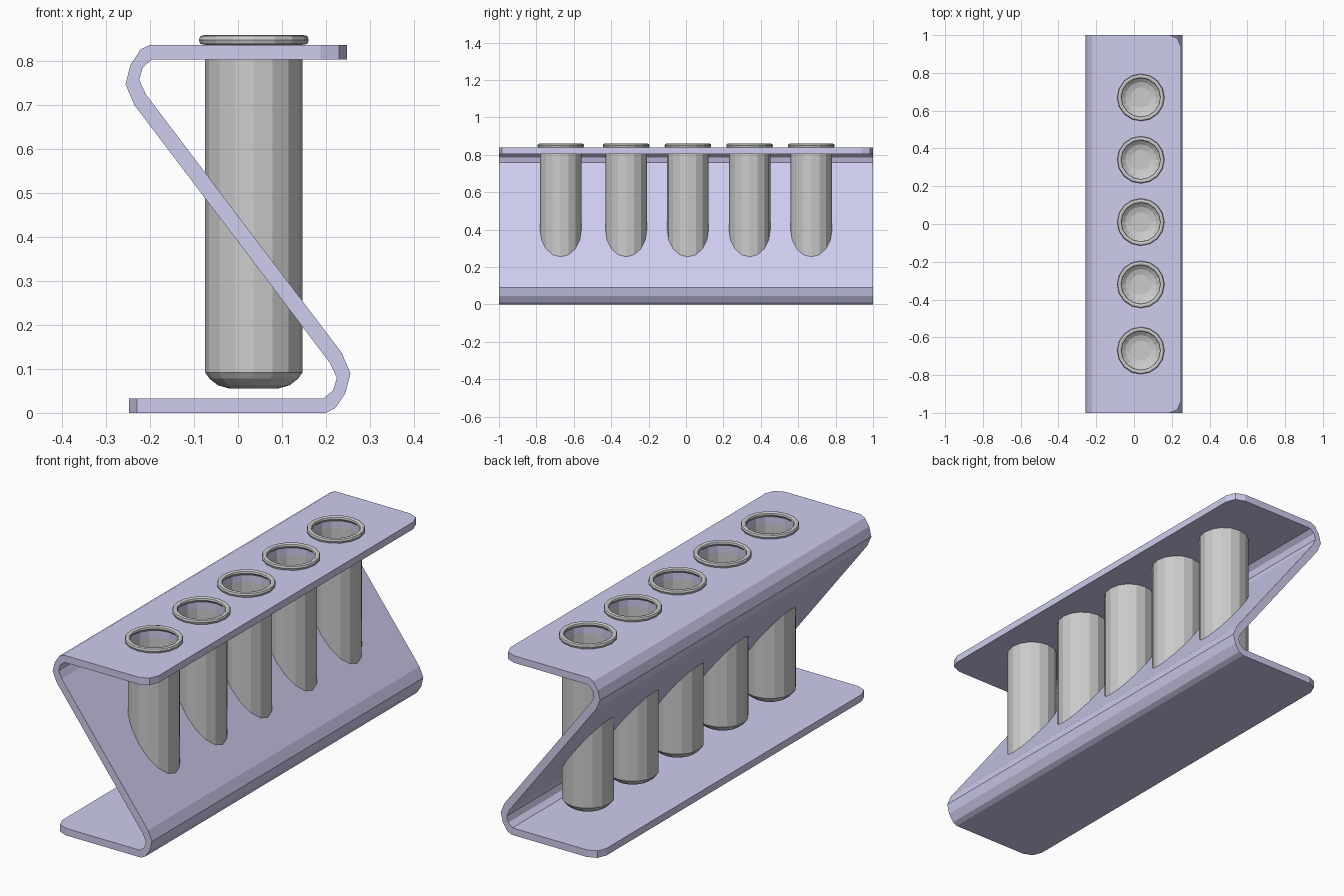
import bpy, bmesh, math

if "Cube" in bpy.data.objects:
    bpy.data.objects.remove(bpy.data.objects["Cube"])

TUBE_X = 0.036
TUBE_YS = (-0.67, -0.32, 0.01, 0.34, 0.67)
TOP = 0.838
SIDES = 16


def make_object(name, bm):
    bmesh.ops.recalc_face_normals(bm, faces=bm.faces)
    mesh = bpy.data.meshes.new(name)
    bm.to_mesh(mesh)
    bm.free()
    obj = bpy.data.objects.new(name, mesh)
    bpy.context.collection.objects.link(obj)
    return obj


def lathe(bm, profile, x, y):
    """Revolve an (r, z) profile around a vertical axis; cap the first ring."""
    rings = []
    for r, z in profile:
        rings.append([bm.verts.new((x + r * math.cos(2 * math.pi * i / SIDES),
                                    y + r * math.sin(2 * math.pi * i / SIDES), z))
                      for i in range(SIDES)])
    for a, b in zip(rings, rings[1:]):
        for i in range(SIDES):
            j = (i + 1) % SIDES
            bm.faces.new((a[i], a[j], b[j], b[i]))
    bm.faces.new(rings[0][::-1])
    return rings


# Bent sheet: lower half of the Z profile, the upper half is its 180 degree turn
outer = [(-0.248, 0), (0.2, 0), (0.222, 0.011), (0.245, 0.046), (0.256, 0.09), (0.236, 0.137)]
inner = [(0.209, 0.114), (0.225, 0.08), (0.217, 0.052), (0.195, 0.033), (-0.248, 0.033)]
half_turn = lambda pts: [(-x, TOP - z) for x, z in pts]
profile = outer + half_turn(inner) + half_turn(outer) + inner

bm = bmesh.new()
face = bm.faces.new([bm.verts.new((x, -1, z)) for x, z in profile])
ext = bmesh.ops.extrude_face_region(bm, geom=[face])
bmesh.ops.translate(bm, vec=(0, 2, 0),
                    verts=[g for g in ext["geom"] if isinstance(g, bmesh.types.BMVert)])

# Rounded corners on the two free ends
corners = []
for e in bm.edges:
    a, b = e.verts
    if abs(a.co.x - b.co.x) < 1e-4 and abs(a.co.y - b.co.y) < 1e-4 and abs(a.co.z - b.co.z) < 0.05:
        corners.append(e)
bmesh.ops.bevel(bm, geom=corners, offset=0.06, segments=2, profile=0.5, affect='EDGES')
rack = make_object("rack_sheet", bm)

# Tube holes through the top plate and the sloping web
bm = bmesh.new()
for y in TUBE_YS:
    rings = lathe(bm, [(0.1105, 0.05), (0.1105, 1.0)], TUBE_X, y)
    bm.faces.new(rings[-1])
cutter = make_object("hole_cutter", bm)
cutter.hide_render = True

mod = rack.modifiers.new("holes", 'BOOLEAN')
mod.operation = 'DIFFERENCE'
mod.solver = 'EXACT'
mod.object = cutter
bpy.context.view_layer.objects.active = rack
rack.select_set(True)
bpy.ops.object.modifier_apply(modifier=mod.name)
bpy.data.objects.remove(cutter, do_unlink=True)

mat = bpy.data.materials.new("lavender")
mat.diffuse_color = (0.62, 0.61, 0.86, 1)
mat.use_nodes = True
mat.node_tree.nodes["Principled BSDF"].inputs["Base Color"].default_value = mat.diffuse_color
rack.data.materials.clear()
rack.data.materials.append(mat)

# Open tubes with round bottoms and rolled rims
tube_profile = [(0.054, 0.055), (0.082, 0.063), (0.101, 0.078), (0.111, 0.092),
                (0.111, 0.838), (0.122, 0.840), (0.125, 0.849), (0.122, 0.858),
                (0.113, 0.860), (0.104, 0.857), (0.102, 0.849), (0.111, 0.838)]
for n, y in enumerate(TUBE_YS):
    bm = bmesh.new()
    lathe(bm, tube_profile, TUBE_X, y)
    bmesh.ops.remove_doubles(bm, verts=bm.verts, dist=1e-5)
    make_object(f"test_tube_{n + 1}", bm)
